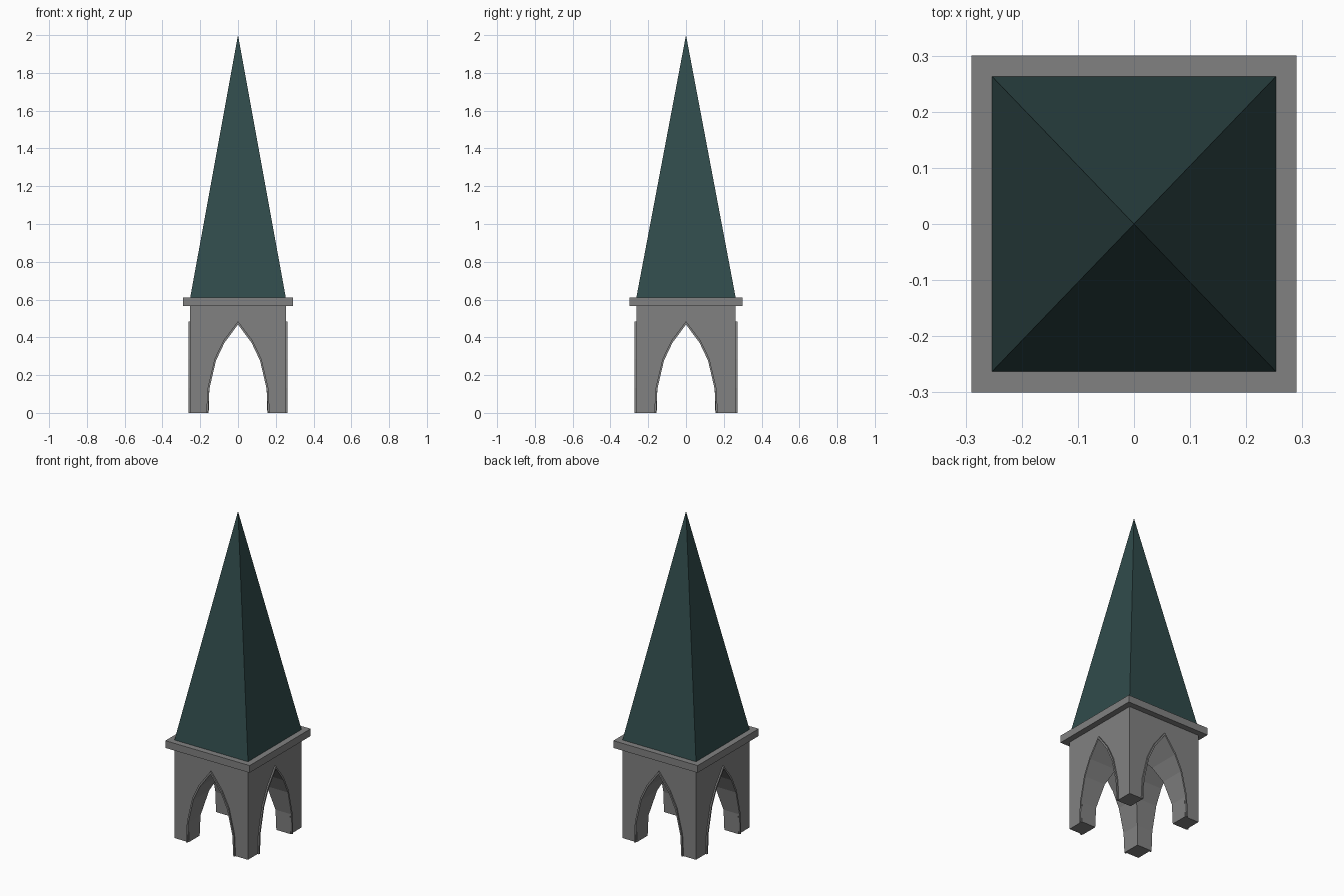
import bpy
import bmesh
from math import radians
from mathutils import Matrix

cube = bpy.data.objects.get("Cube")
if cube:
    bpy.data.objects.remove(cube, do_unlink=True)

HALF_X, HALF_Y = 0.253, 0.263
WALL_TOP, LEDGE_TOP, PEAK = 0.565, 0.61, 2.0


def material(name, colour):
    mat = bpy.data.materials.new(name)
    mat.use_nodes = True
    mat.diffuse_color = colour
    bsdf = mat.node_tree.nodes["Principled BSDF"]
    bsdf.inputs["Base Color"].default_value = colour
    bsdf.inputs["Roughness"].default_value = 0.9
    return mat


stone = material("grey stone", (0.22, 0.22, 0.22, 1))
slate = material("dark teal slate", (0.03, 0.07, 0.07, 1))


def finish(name, bm, mat):
    bmesh.ops.recalc_face_normals(bm, faces=bm.faces)
    mesh = bpy.data.meshes.new(name)
    bm.to_mesh(mesh)
    bm.free()
    mesh.materials.append(mat)
    obj = bpy.data.objects.new(name, mesh)
    bpy.context.collection.objects.link(obj)
    return obj


def box(name, half_x, half_y, z0, z1, mat):
    bm = bmesh.new()
    bmesh.ops.create_cube(bm, size=1)
    bmesh.ops.scale(bm, vec=(2 * half_x, 2 * half_y, z1 - z0), verts=bm.verts)
    bmesh.ops.translate(bm, vec=(0, 0, (z0 + z1) / 2), verts=bm.verts)
    return finish(name, bm, mat)


def arch(half_width, peak, base=0.0):
    """Pointed arch outline, from left foot over the peak to right foot."""
    side = [(1, 0), (0.96, 0.27), (0.74, 0.59), (0.46, 0.79)]
    left = [(-half_width * x, peak * z) for x, z in side]
    left[0] = (-half_width, base)
    return left + [(0, peak)] + [(-x, z) for x, z in reversed(left)]


def prism(name, outline, y0, y1, angle, mat):
    """Push an outline in the xz plane along y, then turn it about z."""
    bm = bmesh.new()
    face = bm.faces.new([bm.verts.new((x, y0, z)) for x, z in outline])
    moved = bmesh.ops.extrude_face_region(bm, geom=[face], use_keep_orig=True)["geom"]
    verts = [v for v in moved if isinstance(v, bmesh.types.BMVert)]
    bmesh.ops.translate(bm, vec=(0, y1 - y0, 0), verts=verts)
    bm.transform(Matrix.Rotation(radians(angle), 4, "Z"))
    return finish(name, bm, mat)


# Square base pierced by two crossing pointed vaults
base = box("arched_base", HALF_X, HALF_Y, 0, WALL_TOP, stone)
for angle in (0, 90):
    cutter = prism("vault_cutter", arch(0.158, 0.468, -0.1), -0.5, 0.5, angle, stone)
    cutter.hide_render = True
    cut = base.modifiers.new("vault", "BOOLEAN")
    cut.operation, cut.solver, cut.object = "DIFFERENCE", "EXACT", cutter
    bpy.context.view_layer.objects.active = base
    bpy.ops.object.modifier_apply(modifier=cut.name)
    bpy.data.objects.remove(cutter, do_unlink=True)

# Raised moulding around each arch
ring = arch(0.168, 0.485) + arch(0.158, 0.468)[::-1]
for side, angle, wall in (("front", 0, HALF_Y), ("left", 90, HALF_X),
                          ("back", 180, HALF_Y), ("right", 270, HALF_X)):
    prism(side + "_arch_moulding", ring, -wall - 0.009, -wall + 0.002, angle, stone)

# Overhanging ledge
box("ledge", 0.29, 0.30, WALL_TOP, LEDGE_TOP, stone)

# Four-sided spire
bm = bmesh.new()
corners = [bm.verts.new((sx * HALF_X, sy * HALF_Y, LEDGE_TOP))
           for sx, sy in ((-1, -1), (1, -1), (1, 1), (-1, 1))]
tip = bm.verts.new((0, 0, PEAK))
bm.faces.new(corners)
for i in range(4):
    bm.faces.new((corners[i], corners[(i + 1) % 4], tip))
finish("spire", bm, slate)
